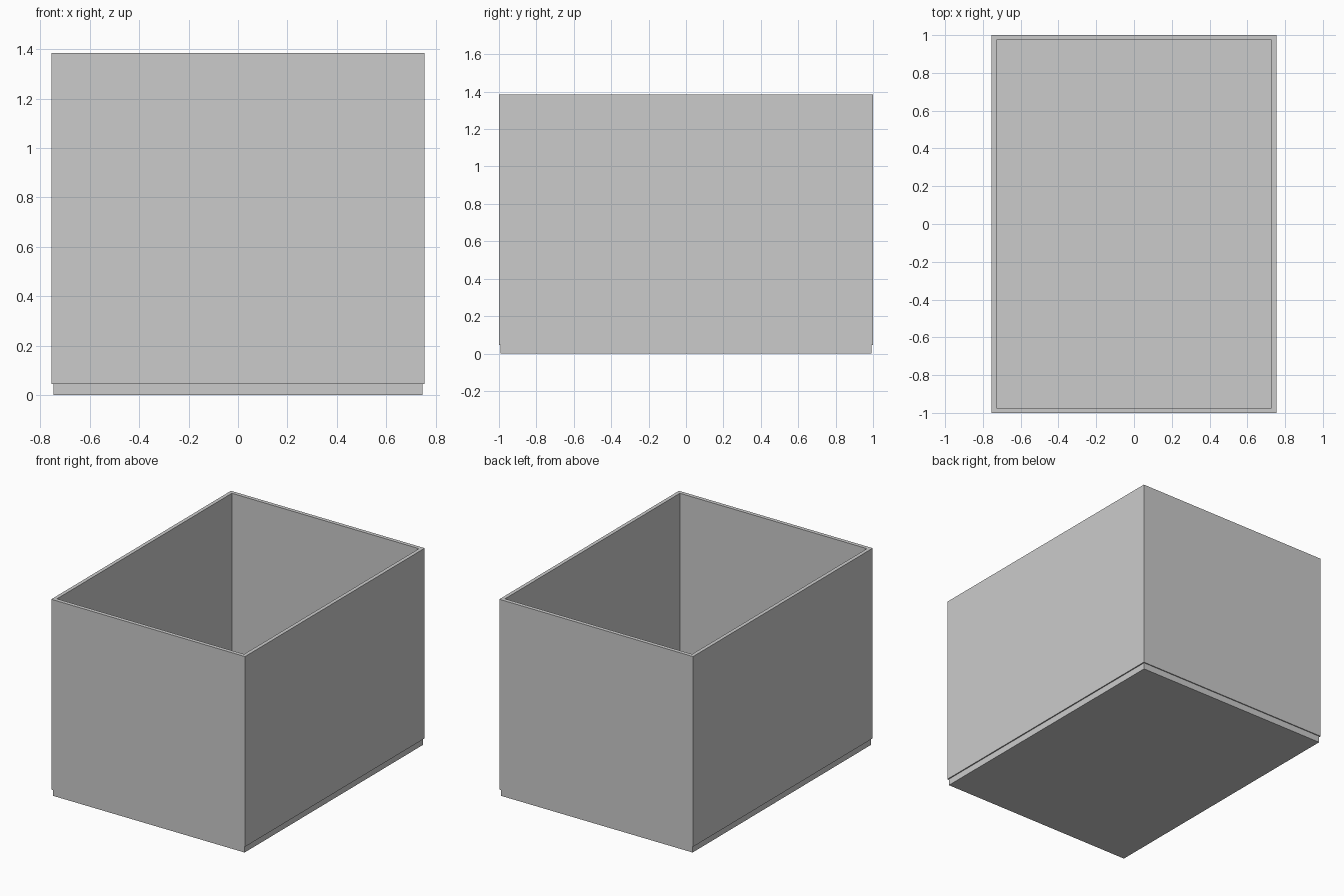
import bpy, bmesh

if "Cube" in bpy.data.objects:
    bpy.data.objects.remove(bpy.data.objects["Cube"])

# Open box: rectangular section rings (half x, half y, z), from the underside,
# up the outside, over the rim and down to the inner floor
RINGS = [
    (0.747, 0.993, 0.0),     # recessed foot
    (0.747, 0.993, 0.045),
    (0.755, 1.0, 0.045),     # outer wall
    (0.755, 1.0, 1.385),
    (0.729, 0.973, 1.385),   # rim
    (0.729, 0.973, 0.045),   # inner floor
]


def ring(bm, hx, hy, z):
    return [bm.verts.new((sx * hx, sy * hy, z))
            for sx, sy in ((-1, -1), (1, -1), (1, 1), (-1, 1))]


bm = bmesh.new()
loops = [ring(bm, *r) for r in RINGS]
for a, b in zip(loops, loops[1:]):
    for i in range(4):
        j = (i + 1) % 4
        bm.faces.new((a[i], a[j], b[j], b[i]))

# Underside and inner floor
bm.faces.new(loops[0][::-1])
bm.faces.new(loops[-1])
bmesh.ops.recalc_face_normals(bm, faces=bm.faces[:])

mesh = bpy.data.meshes.new("open_box")
bm.to_mesh(mesh)
bm.free()
bpy.context.collection.objects.link(bpy.data.objects.new("open_box", mesh))
